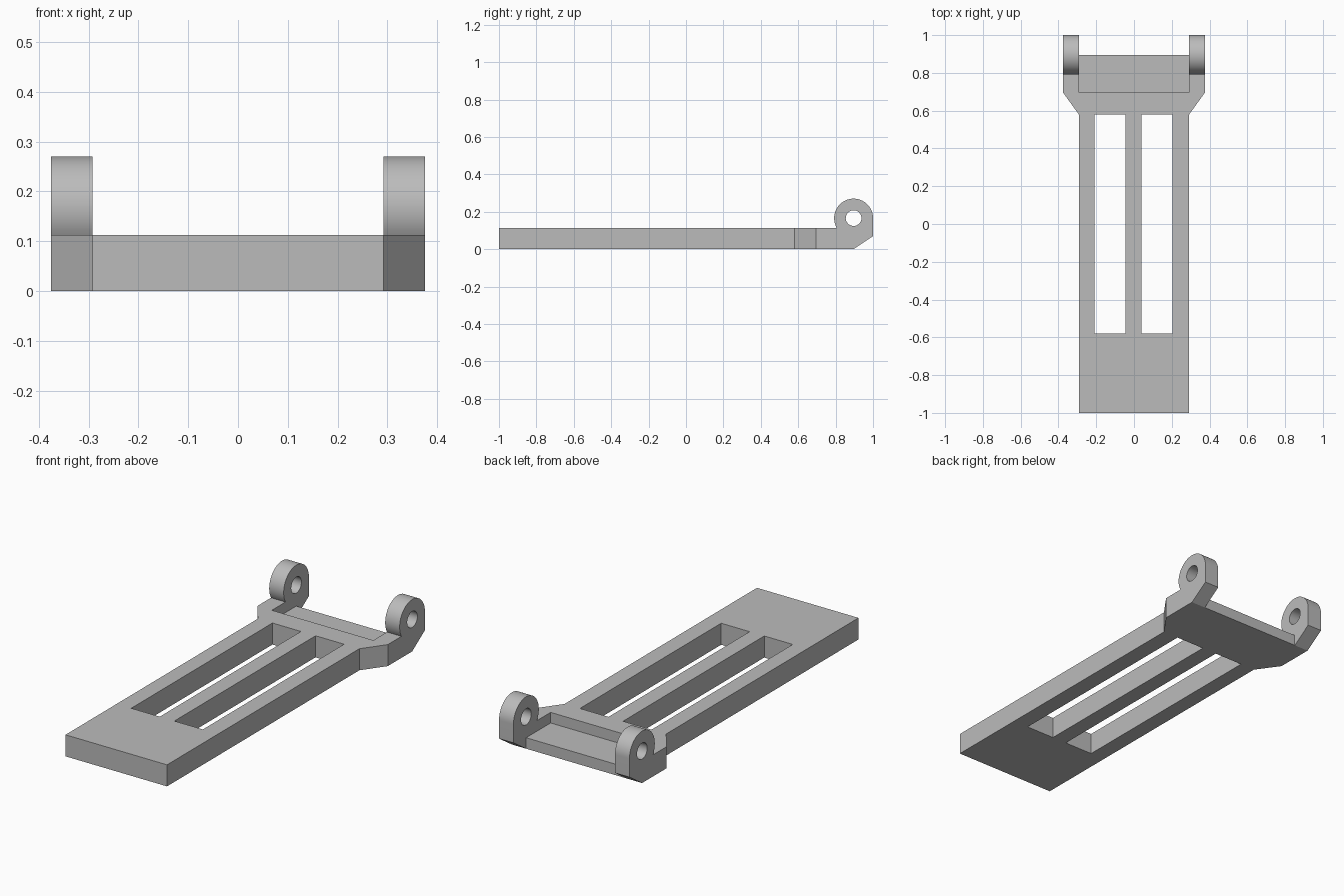
import bpy, bmesh, math
from mathutils import Vector

cube = bpy.data.objects.get("Cube")
if cube:
    bpy.data.objects.remove(cube, do_unlink=True)

grey = bpy.data.materials.new("plain grey")
grey.use_nodes = True
grey.diffuse_color = (0.5, 0.5, 0.5, 1)
grey.node_tree.nodes["Principled BSDF"].inputs["Base Color"].default_value = (0.5, 0.5, 0.5, 1)

THICK = 0.112      # plate thickness
FLOOR = 0.057      # height of the recessed ledge
HALF = 0.292       # half width of the plate
WIDE = 0.375       # half width at the lugs
BACK = 0.896       # rear end of the plate, also the pivot line
PIVOT_Z, LUG_R, HOLE_R = 0.166, 0.104, 0.042


def prism(name, points, offset):
    """Extrude a closed outline of 3D points along an offset."""
    bm = bmesh.new()
    face = bm.faces.new([bm.verts.new(p) for p in points])
    new = bmesh.ops.extrude_face_region(bm, geom=[face])["geom"]
    bmesh.ops.translate(bm, vec=Vector(offset),
                        verts=[v for v in new if isinstance(v, bmesh.types.BMVert)])
    bmesh.ops.recalc_face_normals(bm, faces=bm.faces)
    mesh = bpy.data.meshes.new(name)
    bm.to_mesh(mesh)
    bm.free()
    mesh.materials.append(grey)
    obj = bpy.data.objects.new(name, mesh)
    bpy.context.collection.objects.link(obj)
    return obj


def block(name, x0, x1, y0, y1, z0, z1):
    return prism(name, [(x0, y0, z0), (x1, y0, z0), (x1, y1, z0), (x0, y1, z0)],
                 (0, 0, z1 - z0))


def activate(obj):
    bpy.ops.object.select_all(action='DESELECT')
    obj.select_set(True)
    bpy.context.view_layer.objects.active = obj


def cut(obj, cutter):
    cutter.hide_render = True
    mod = obj.modifiers.new("cut", 'BOOLEAN')
    mod.operation = 'DIFFERENCE'
    mod.solver = 'EXACT'
    mod.object = cutter
    activate(obj)
    bpy.ops.object.modifier_apply(modifier=mod.name)
    bpy.data.objects.remove(cutter, do_unlink=True)


def arc(radius, start, end, steps):
    """Points (y, z) around the pivot."""
    angles = [math.radians(start + (end - start) * i / steps) for i in range(steps + 1)]
    return [(BACK + radius * math.cos(a), PIVOT_Z + radius * math.sin(a)) for a in angles]


# Flared plate outline, mirrored across x
side = [(HALF, -1), (HALF, 0.58), (WIDE, 0.695), (WIDE, BACK)]
outline = side + [(-x, y) for x, y in reversed(side)]
plate = prism("plate", [(x, y, 0) for x, y in outline], (0, 0, THICK))

# Two long slots and the rear recess
for x0, x1 in ((-0.208, -0.044), (0.04, 0.204)):
    cut(plate, block("slot_cutter", x0, x1, -0.58, 0.58, -0.1, 0.3))
cut(plate, block("recess_cutter", -HALF, HALF, 0.695, 1.1, FLOOR, 0.3))

# Pivot lugs: rounded top, chamfered underside, through hole
meet = 180 + math.degrees(math.asin((PIVOT_Z - THICK) / LUG_R))
profile = arc(LUG_R, 0, meet, 40) + [(BACK, THICK), (BACK, 0), (1, 0.07)]
for name, x in (("left_lug", HALF), ("right_lug", -WIDE)):
    width = WIDE - HALF
    lug = prism(name, [(x, y, z) for y, z in profile], (width, 0, 0))
    hole = arc(HOLE_R, 0, 360, 32)[:-1]
    cut(lug, prism("hole_cutter", [(x - 0.05, y, z) for y, z in hole], (width + 0.1, 0, 0)))
    activate(lug)
    bpy.ops.object.shade_smooth_by_angle(angle=math.radians(25))
